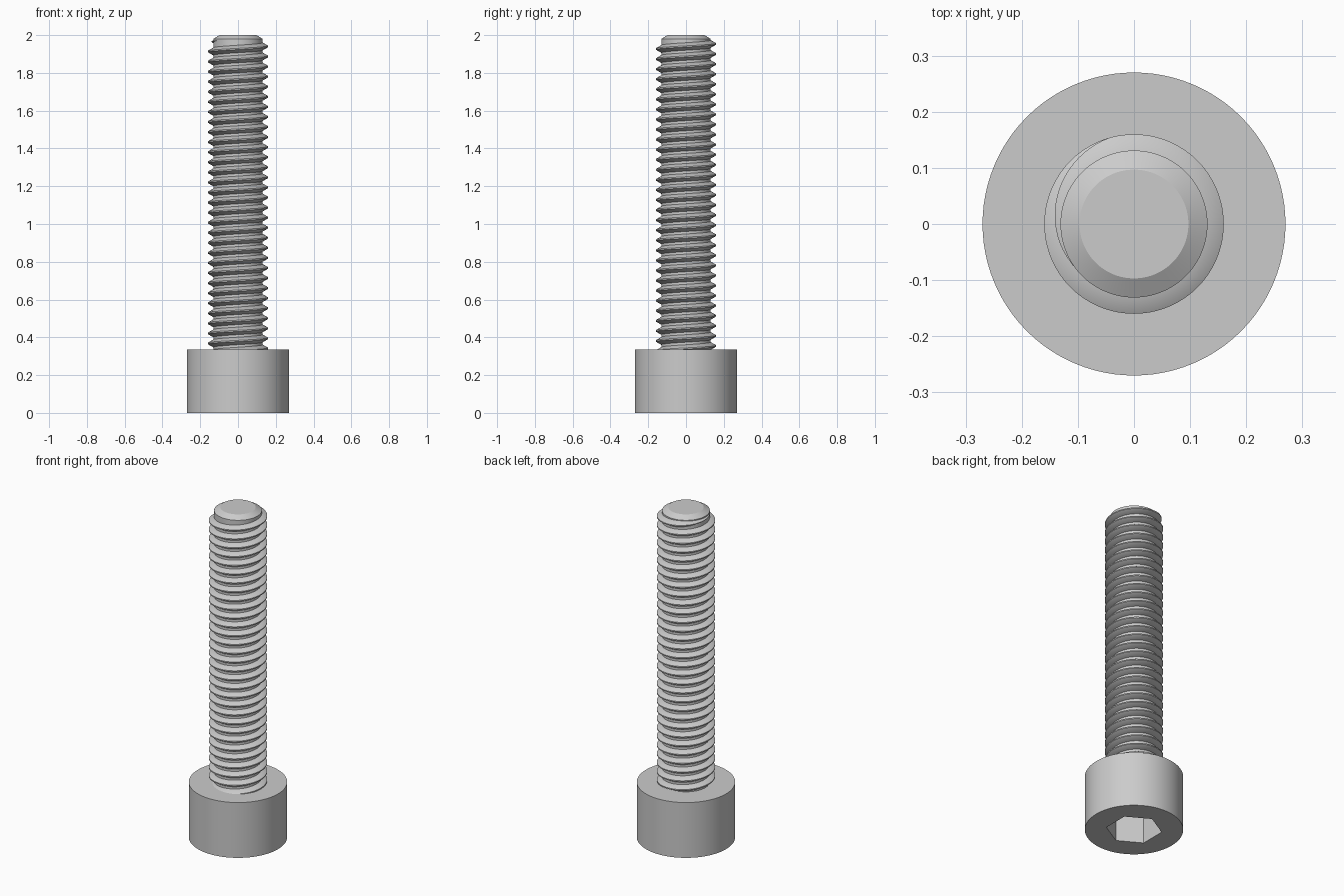
import bpy, bmesh
from math import pi, cos, sin, radians

cube = bpy.data.objects.get("Cube")
if cube:
    bpy.data.objects.remove(cube, do_unlink=True)

SEGMENTS = 96
PITCH = 0.0533
CORE_R, THREAD_R, HEAD_R = 0.131, 0.16, 0.27
HEAD_TOP = 0.335

steel = bpy.data.materials.new("grey steel")
steel.use_nodes = True
steel.diffuse_color = (0.6, 0.6, 0.6, 1)
steel.node_tree.nodes["Principled BSDF"].inputs["Base Color"].default_value = (0.6, 0.6, 0.6, 1)


def skin(name, rings, closed):
    """Join rows of points into a capped skin; closed rows wrap around."""
    bm = bmesh.new()
    rows = [[bm.verts.new(p) for p in ring] for ring in rings]
    count = len(rows[0])
    for low, high in zip(rows, rows[1:]):
        for i in range(count if closed else count - 1):
            j = (i + 1) % count
            bm.faces.new((low[i], low[j], high[j], high[i]))
    bm.faces.new(rows[0])
    bm.faces.new(rows[-1])
    bmesh.ops.recalc_face_normals(bm, faces=bm.faces)
    mesh = bpy.data.meshes.new(name)
    bm.to_mesh(mesh)
    bm.free()
    mesh.materials.append(steel)
    obj = bpy.data.objects.new(name, mesh)
    bpy.context.collection.objects.link(obj)
    bpy.ops.object.select_all(action='DESELECT')
    obj.select_set(True)
    bpy.context.view_layer.objects.active = obj
    bpy.ops.object.shade_smooth_by_angle(angle=radians(30))
    return obj


def circle(radius, z):
    angles = [2 * pi * i / SEGMENTS for i in range(SEGMENTS)]
    return [(radius * cos(a), radius * sin(a), z) for a in angles]


def hexagon(apothem, z):
    """Hexagon with flats facing along x, sampled like the circles."""
    ring = []
    for i in range(SEGMENTS):
        a = 2 * pi * i / SEGMENTS
        off = (a + pi / 6) % (pi / 3) - pi / 6
        r = apothem / cos(off)
        ring.append((r * cos(a), r * sin(a), z))
    return ring


# Head with hexagonal drive socket underneath
skin("socket_head", [hexagon(0.1335, 0.167), hexagon(0.1335, 0),
                     circle(HEAD_R, 0), circle(HEAD_R, HEAD_TOP)], True)

# Plain core with chamfered tip
skin("shank_core", [circle(CORE_R, 0.3), circle(CORE_R, 1.98), circle(0.097, 2)], True)

# Right-handed helical ridge, fading out near the tip
STEPS_PER_TURN = 72
first = int(-30.5 * STEPS_PER_TURN)
last = round(214 / 360 * STEPS_PER_TURN)
fade_start = 107 / 360 * STEPS_PER_TURN
sections = []
for step in range(first, last + 1):
    a = 2 * pi * step / STEPS_PER_TURN
    size = min(1, max(0.03, (last - step) / (last - fade_start)))
    z = 1.94 + PITCH * step / STEPS_PER_TURN
    crest = CORE_R + (THREAD_R - CORE_R) * size
    base, flat = PITCH * 3 / 8 * size, PITCH / 16 * size
    profile = [(CORE_R - 0.002, -base), (CORE_R, -base), (crest, -flat),
               (crest, flat), (CORE_R, base), (CORE_R - 0.002, base)]
    sections.append([(r * cos(a), r * sin(a), z + dz) for r, dz in profile])
skin("screw_thread", sections, True)
